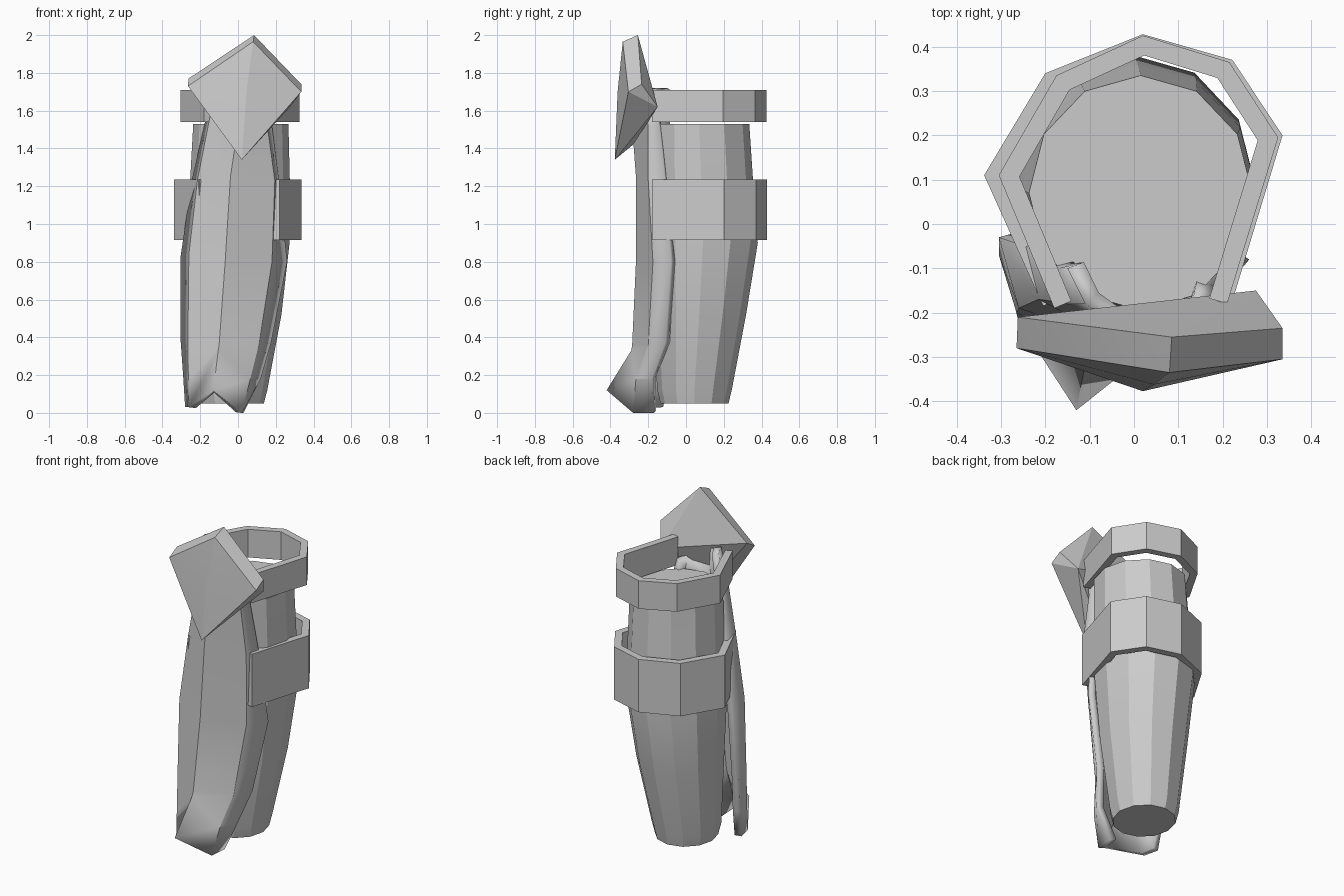
import bpy, bmesh, math

old = bpy.data.objects.get("Cube")
if old:
    bpy.data.objects.remove(old, do_unlink=True)

grey = bpy.data.materials.new("plain_grey")
grey.use_nodes = True
colour = (0.6, 0.6, 0.6, 1)
grey.diffuse_color = colour
grey.node_tree.nodes["Principled BSDF"].inputs["Base Color"].default_value = colour


def finish(name, bm, angle=0):
    bmesh.ops.recalc_face_normals(bm, faces=bm.faces)
    mesh = bpy.data.meshes.new(name)
    bm.to_mesh(mesh)
    bm.free()
    mesh.materials.append(grey)
    ob = bpy.data.objects.new(name, mesh)
    bpy.context.collection.objects.link(ob)
    if angle:
        bpy.ops.object.select_all(action='DESELECT')
        ob.select_set(True)
        bpy.context.view_layer.objects.active = ob
        bpy.ops.object.shade_smooth_by_angle(angle=math.radians(angle))
    return ob


def loft(bm, rows, closed):
    """Join rows of points with quads."""
    grid = [[bm.verts.new(p) for p in row] for row in rows]
    n = len(grid[0])
    for a, b in zip(grid, grid[1:]):
        for i in range(n if closed else n - 1):
            j = (i + 1) % n
            bm.faces.new((a[i], a[j], b[j], b[i]))
    return grid


# Calf: twelve-sided lofted limb (z, centre x, centre y, radius x, radius y)
sections = [(0.05, -0.035, 0.045, 0.172, 0.18), (0.12, -0.035, 0.045, 0.19, 0.197),
            (0.52, -0.01, 0.07, 0.24, 0.248), (0.9, 0, 0.09, 0.273, 0.29),
            (1.2, 0.01, 0.08, 0.265, 0.277), (1.53, 0.015, 0.07, 0.252, 0.265)]
bm = bmesh.new()
rings = loft(bm, [[(cx + rx * math.cos(k * math.pi / 6), cy + ry * math.sin(k * math.pi / 6), z)
                   for k in range(12)] for z, cx, cy, rx, ry in sections], True)
bm.faces.new(rings[0])
bm.faces.new(rings[-1])
finish("calf", bm, 20)


# Straps: open bands of constant thickness around the back
def strap(name, path, z0, z1, thick=0.042):
    bm = bmesh.new()
    inner = []
    for i, (x, y) in enumerate(path):
        normals = []
        for a, b in zip(path[max(i - 1, 0):i + 1], path[max(i, 1) if i else 1:i + 2]):
            dx, dy = b[0] - a[0], b[1] - a[1]
            length = math.hypot(dx, dy)
            normals.append((dy / length, -dx / length))
        if not normals:
            a, b = path[i - 1], path[i]
            length = math.hypot(b[0] - a[0], b[1] - a[1])
            normals = [((b[1] - a[1]) / length, (a[0] - b[0]) / length)]
        nx = sum(n[0] for n in normals)
        ny = sum(n[1] for n in normals)
        size = math.hypot(nx, ny)
        nx, ny = nx / size, ny / size
        reach = thick / (nx * normals[0][0] + ny * normals[0][1])
        inner.append((x + nx * reach, y + ny * reach))
    rows = [[(*o, z0), (*o, z1), (*n, z1), (*n, z0)] for o, n in zip(path, inner)]
    grid = loft(bm, rows, True)
    bm.faces.new(grid[0])
    bm.faces.new(grid[-1])
    return finish(name, bm)


strap("upper_strap", [(-0.18, -0.19), (-0.305, 0.11), (-0.175, 0.335), (0.02, 0.425),
                      (0.215, 0.365), (0.325, 0.195), (0.21, -0.18)], 1.54, 1.71)
strap("lower_strap", [(-0.205, -0.185), (-0.338, 0.11), (-0.2, 0.34), (0.02, 0.428),
                      (0.222, 0.37), (0.335, 0.2), (0.22, -0.18)], 0.915, 1.235)

# Shin guard: ridged plate, five points across, flaring at the toe
rows = [
    [(-0.28, -0.13, 0.03), (-0.26, -0.22, 0.03), (-0.13, -0.42, 0.12), (0.02, -0.28, 0), (0.03, -0.17, 0)],
    [(-0.29, -0.10, 0.19), (-0.263, -0.21, 0.17), (-0.105, -0.29, 0.33), (0.065, -0.265, 0.18), (0.12, -0.18, 0.18)],
    [(-0.305, -0.07, 0.4), (-0.265, -0.2, 0.4), (-0.1, -0.285, 0.36), (0.11, -0.2, 0.36), (0.175, -0.11, 0.37)],
    [(-0.305, -0.03, 0.82), (-0.26, -0.19, 0.84), (-0.068, -0.265, 0.8), (0.18, -0.175, 0.8), (0.26, -0.08, 0.8)],
    [(-0.245, -0.05, 1.23), (-0.215, -0.17, 1.23), (-0.04, -0.265, 1.25), (0.195, -0.2, 1.23), (0.218, -0.11, 1.22)],
    [(-0.17, -0.1, 1.56), (-0.15, -0.18, 1.56), (-0.01, -0.28, 1.45), (0.155, -0.2, 1.52), (0.18, -0.14, 1.52)],
    [(-0.15, -0.1, 1.72), (-0.11, -0.18, 1.72), (0.01, -0.265, 1.66), (0.15, -0.23, 1.6), (0.175, -0.16, 1.58)],
]
bm = bmesh.new()
loft(bm, rows, False)
guard = finish("shin_guard", bm, 20)
front = sum(p.normal.y * p.area for p in guard.data.polygons)
thickness = guard.modifiers.new("thickness", 'SOLIDIFY')
thickness.thickness = 0.04
thickness.offset = -1 if front < 0 else 1

# Knee plate: thick shallow diamond with one corner wrapping back
bm = bmesh.new()
for p in [(0.08, -0.335, 1.965), (-0.265, -0.28, 1.73), (0.02, -0.377, 1.34), (0.335, -0.305, 1.7),
          (0.045, -0.362, 1.7), (0.085, -0.255, 2), (-0.262, -0.21, 1.77), (0.335, -0.235, 1.74),
          (0.275, -0.15, 1.62), (0.03, -0.28, 1.42)]:
    bm.verts.new(p)
bmesh.ops.convex_hull(bm, input=bm.verts)
finish("knee_plate", bm, 20)
